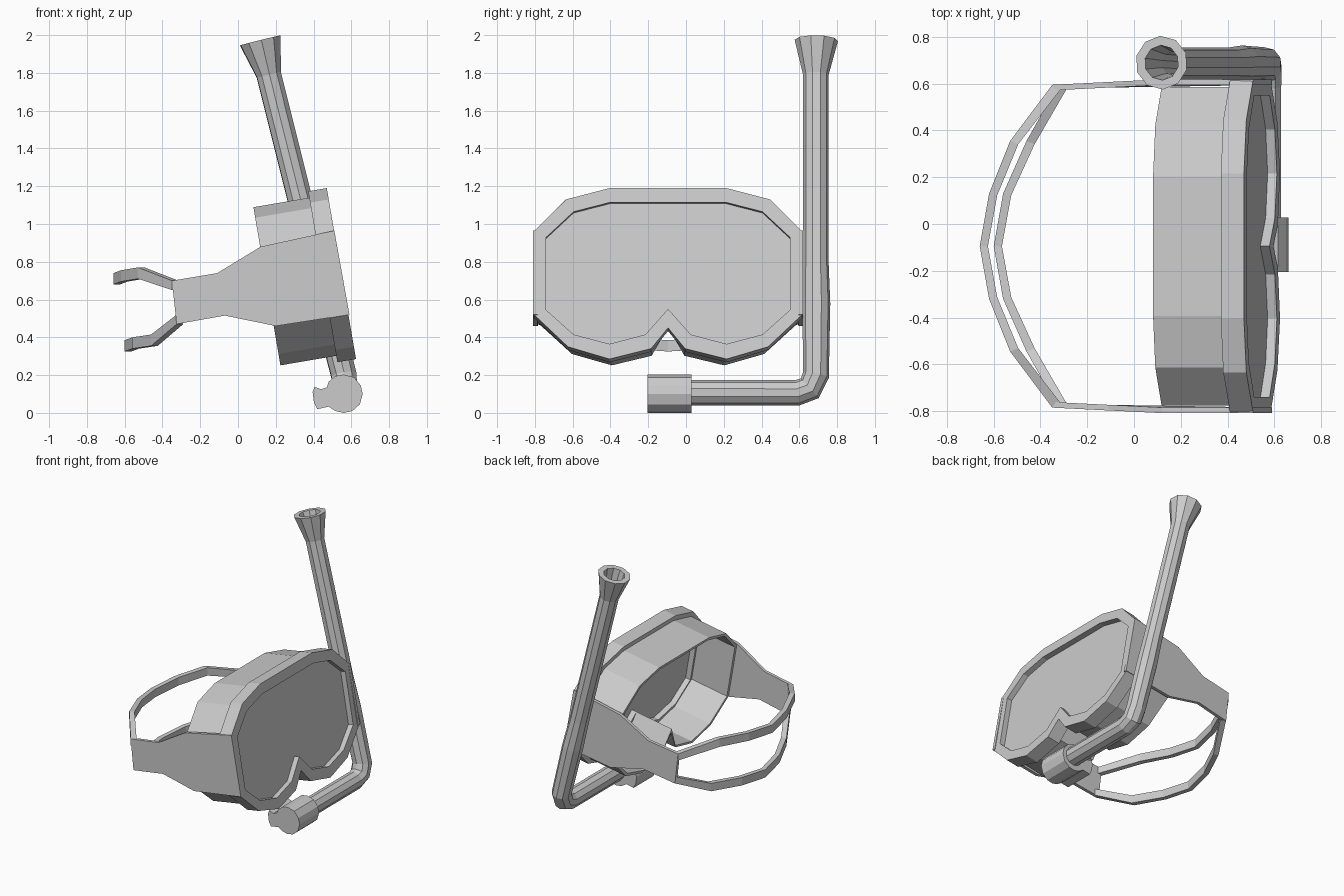
import bpy, bmesh, math
from mathutils import Vector

if "Cube" in bpy.data.objects:
    bpy.data.objects.remove(bpy.data.objects["Cube"])

YC = -0.095                      # mask centre line
TILT = math.radians(9.7)         # mask leans back
FWD = Vector((math.cos(TILT), 0, math.sin(TILT)))
ORIGIN = Vector((0.547, YC, 0.74))


def loft(name, rings, loop=False, caps=True):
    """Skin a list of equal-length vertex rings."""
    bm = bmesh.new()
    vs = [[bm.verts.new(p) for p in r] for r in rings]
    n, m = len(rings[0]), len(rings)
    for i in range(m if loop else m - 1):
        a, b = vs[i], vs[(i + 1) % m]
        for j in range(n):
            k = (j + 1) % n
            bm.faces.new((a[j], a[k], b[k], b[j]))
    if caps and not loop:
        bm.faces.new(vs[0])
        bm.faces.new(vs[-1])
    bmesh.ops.recalc_face_normals(bm, faces=bm.faces)
    me = bpy.data.meshes.new(name)
    bm.to_mesh(me)
    bm.free()
    ob = bpy.data.objects.new(name, me)
    bpy.context.collection.objects.link(ob)
    return ob


def outline(half):
    """Mirror a half outline that ends on the nose point."""
    return half + [(-w, z) for w, z in half[-2::-1]]


def mask_ring(shape, depth):
    """Place an outline on the tilted mask plane, 'depth' behind the front."""
    return [ORIGIN - FWD * depth +
            Vector((-(z - 0.74) * math.tan(TILT), w, z - 0.74)) for w, z in shape]


def scaled(half, sw, sz, nose):
    s = [(w * sw, 0.74 + (z - 0.74) * sz) for w, z in half]
    s[-1] = (0, nose)
    return outline(s)


outer_half = [(0.31, 1.19), (0.54, 1.13), (0.71, 0.96), (0.71, 0.52),
              (0.53, 0.35), (0.31, 0.285), (0.09, 0.34), (0, 0.45)]
inner_half = [(0.305, 1.115), (0.5, 1.065), (0.645, 0.93), (0.645, 0.545),
              (0.5, 0.415), (0.31, 0.365), (0.12, 0.415), (0, 0.55)]
outer, inner = outline(outer_half), outline(inner_half)

# Rigid front frame, recessed lens, soft open skirt
loft("frame", [mask_ring(outer, 0.1), mask_ring(outer, 0),
               mask_ring(inner, 0), mask_ring(inner, 0.1)], loop=True)
loft("lens", [mask_ring(inner, 0.04), mask_ring(inner, 0.06)])
skirt_out = scaled(outer_half, 0.96, 0.925, 0.52)
skirt_in = scaled(outer_half, 0.93, 0.885, 0.55)
loft("skirt", [mask_ring(skirt_out, 0.4), mask_ring(skirt_out, 0.09),
               mask_ring(skirt_in, 0.09), mask_ring(skirt_in, 0.4)], loop=True)

# Side plates that taper back to the straps
plate = [(0.51, 0.965), (0.12, 0.88), (-0.11, 0.74), (-0.35, 0.70),
         (-0.325, 0.47), (-0.07, 0.515), (0.2, 0.46), (0.59, 0.52)]
for side, label in ((1, "left"), (-1, "right")):
    def plate_ring(half):
        return [(x, YC + side * (half + min(0, x - 0.12) * 0.05), z) for x, z in plate]
    loft("side_plate_" + label, [plate_ring(0.69), plate_ring(0.714)])

# Two bands around the back of the head: x, half width, top z, bottom z
bands = {
    "upper_strap": [(-0.35, 0.69, 0.70, 0.65), (-0.53, 0.45, 0.77, 0.71),
                    (-0.62, 0.225, 0.755, 0.695), (-0.66, 0, 0.74, 0.68)],
    "lower_strap": [(-0.325, 0.69, 0.52, 0.47), (-0.46, 0.45, 0.415, 0.355),
                    (-0.56, 0.225, 0.40, 0.34), (-0.60, 0, 0.385, 0.325)],
}
for name, half in bands.items():
    full = half + [(x, -h, t, b) for x, h, t, b in half[-2::-1]]
    loft(name, [[(x, YC + h, t), (x, YC + h, b),
                 (x + 0.035, YC + h * 0.97, b), (x + 0.035, YC + h * 0.97, t)]
                for x, h, t, b in full])

# Snorkel tube with elbow and flared, hollow top: path point, radius
SIDES = 10
path = [((0.565, -0.02, 0.107), 0.068), ((0.565, 0.59, 0.107), 0.068),
        ((0.565, 0.655, 0.13), 0.07), ((0.56, 0.688, 0.2), 0.07),
        ((0.465, 0.69, 0.58), 0.074), ((0.41, 0.687, 0.80), 0.068),
        ((0.163, 0.687, 1.79), 0.068), ((0.118, 0.69, 1.972), 0.115)]
pts = [Vector(p) for p, r in path]
rings, ref, last = [], Vector((1, 0, 0)), None
for i, (p, r) in enumerate(path):
    d_in = (pts[i] - pts[max(i - 1, 0)]).normalized()
    d_out = (pts[min(i + 1, len(pts) - 1)] - pts[i]).normalized()
    t = (d_in + d_out).normalized()
    ref = (ref - t * ref.dot(t)).normalized()
    side = t.cross(ref)

    def circle(c, rad):
        return [c + (ref * math.cos(a) + side * math.sin(a)) * rad
                for a in (2 * math.pi * (k + 0.5) / SIDES for k in range(SIDES))]
    rings.append(circle(pts[i], r))
rings.append(circle(pts[-1], 0.075))
rings.append(circle(pts[-1] - t * 0.2, 0.05))
rings.append(circle(pts[-1] - t * 0.5, 0.05))
loft("snorkel_tube", rings)

# Mouthpiece: rounded barrel with a bite tab towards the face
mouth = [(0.395, 0.11), (0.405, 0.138), (0.44, 0.125), (0.47, 0.135), (0.48, 0.165),
         (0.515, 0.195), (0.56, 0.203), (0.615, 0.188), (0.65, 0.145),
         (0.66, 0.10), (0.645, 0.045), (0.605, 0.01), (0.56, 0.0),
         (0.515, 0.01), (0.48, 0.033), (0.42, 0.02), (0.402, 0.055)]
loft("mouthpiece", [[(x, y, z) for x, z in mouth] for y in (-0.205, 0.028)])
